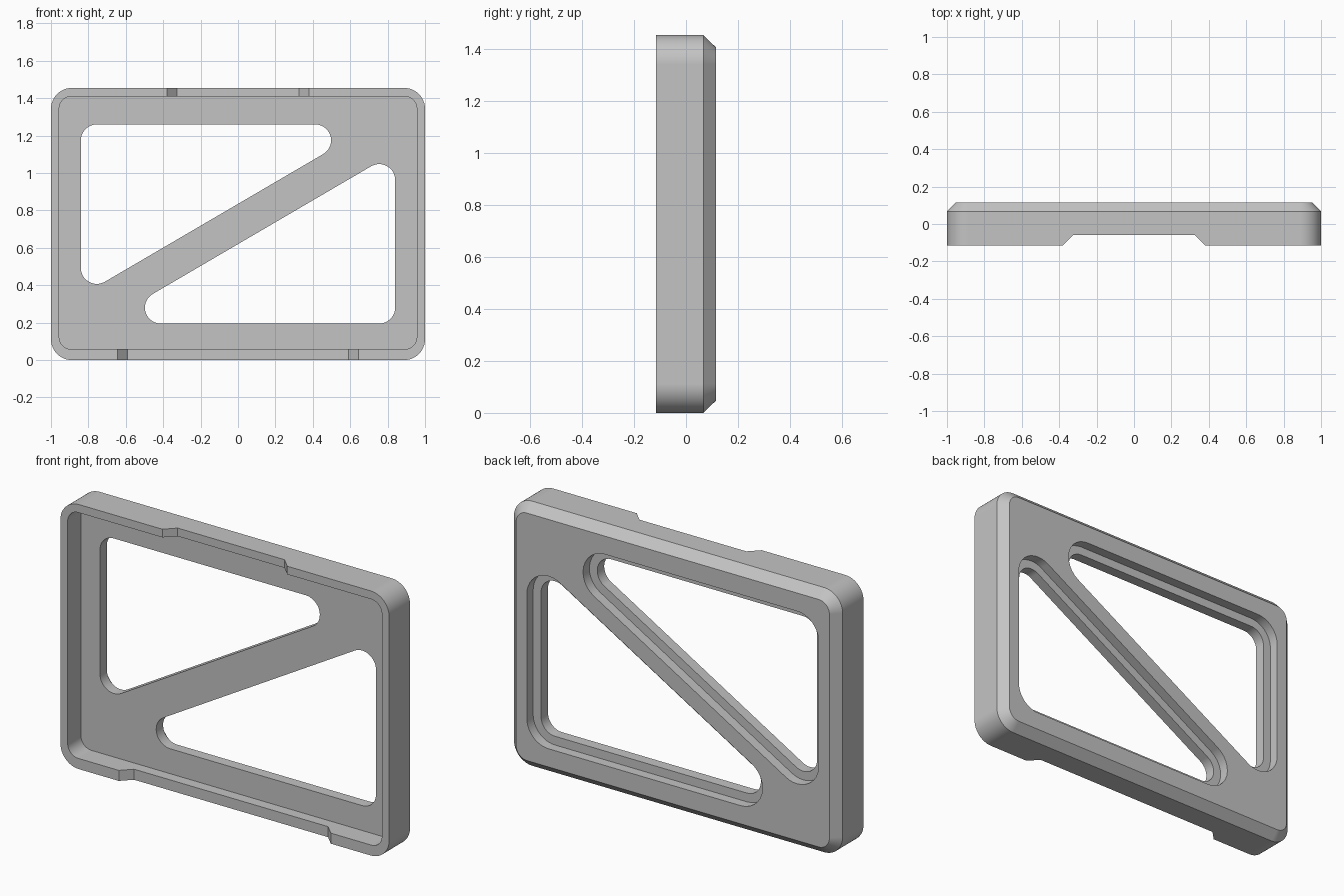
import bpy, bmesh, math

cube = bpy.data.objects.get("Cube")
if cube:
    bpy.data.objects.remove(cube, do_unlink=True)

HEIGHT = 1.455
FRONT, BACK = -0.115, 0.115
FLOOR, LEDGE, BEVEL = 0.0, 0.06, 0.067
STEPS = 12

grey = bpy.data.materials.new("plain grey")
grey.use_nodes = True
grey.diffuse_color = (0.55, 0.55, 0.55, 1)
grey.node_tree.nodes["Principled BSDF"].inputs["Base Color"].default_value = (0.55, 0.55, 0.55, 1)


def rounded(centres, r):
    """Outline wrapped around equal circles, listed anticlockwise in x, z."""
    pts = []
    n = len(centres)
    for i, (cx, cz) in enumerate(centres):
        px, pz = centres[i - 1]
        nx, nz = centres[(i + 1) % n]
        start = math.atan2(cz - pz, cx - px) - math.pi / 2
        end = math.atan2(nz - cz, nx - cx) - math.pi / 2
        sweep = (end - start) % (2 * math.pi)
        for k in range(STEPS + 1):
            a = start + sweep * k / STEPS
            pts.append((cx + r * math.cos(a), cz + r * math.sin(a)))
    return pts


def rounded_box(half, low, high, r):
    x = half - r
    return rounded([(-x, low + r), (x, low + r), (x, high - r), (-x, high - r)], r)


def loft(name, rings):
    """Skin a series of rings of 3D points and cap both ends."""
    bm = bmesh.new()
    loops = [[bm.verts.new(p) for p in ring] for ring in rings]
    for a, b in zip(loops, loops[1:]):
        for i in range(len(a)):
            j = (i + 1) % len(a)
            bm.faces.new((a[i], a[j], b[j], b[i]))
    bm.faces.new(loops[0])
    bm.faces.new(loops[-1])
    bmesh.ops.recalc_face_normals(bm, faces=bm.faces[:])
    mesh = bpy.data.meshes.new(name)
    bm.to_mesh(mesh)
    bm.free()
    mesh.materials.append(grey)
    obj = bpy.data.objects.new(name, mesh)
    bpy.context.collection.objects.link(obj)
    return obj


def at_depth(outline, y):
    return [(x, y, z) for x, z in outline]


# Tray: pocket floor, pocket rim, outer rim, side wall, chamfered back
pocket = rounded_box(0.956, 0.058, 1.41, 0.065)
outer = rounded_box(1.0, 0.0, HEIGHT, 0.112)
back = rounded_box(0.953, 0.047, HEIGHT - 0.047, 0.065)
frame = loft("frame", [at_depth(pocket, FLOOR), at_depth(pocket, FRONT),
                       at_depth(outer, FRONT), at_depth(outer, BEVEL),
                       at_depth(back, BACK)])

# Two stepped triangular windows, one the half turn of the other
corners = [(-0.755, 1.175), (-0.755, 0.492), (0.413, 1.175)]
turned = [(-x, HEIGHT - z) for x, z in corners]
cutters = []
for name, tri in (("upper_window", corners), ("lower_window", turned)):
    hole, rebate = rounded(tri, 0.085), rounded(tri, 0.133)
    cutters.append(loft(name, [at_depth(hole, -0.05), at_depth(hole, LEDGE),
                               at_depth(rebate, LEDGE), at_depth(rebate, 0.2)]))

# Sloped-end notches in the top and bottom rims
for name, half, low, high in (("top_notch", 0.38, HEIGHT - 0.07, HEIGHT + 0.05),
                              ("bottom_notch", 0.645, -0.05, 0.08)):
    w, n = half + 0.055, half - 0.055
    shape = [(-w, FRONT - 0.055), (w, FRONT - 0.055),
             (n, FRONT + 0.055), (-n, FRONT + 0.055)]
    cutters.append(loft(name, [[(x, y, z) for x, y in shape] for z in (low, high)]))

bpy.ops.object.select_all(action='DESELECT')
bpy.context.view_layer.objects.active = frame
frame.select_set(True)
for cutter in cutters:
    cutter.hide_render = True
    mod = frame.modifiers.new(cutter.name, 'BOOLEAN')
    mod.operation = 'DIFFERENCE'
    mod.solver = 'EXACT'
    mod.object = cutter
    bpy.ops.object.modifier_apply(modifier=mod.name)
for cutter in cutters:
    bpy.data.objects.remove(cutter, do_unlink=True)

# Smooth the rounded corners and keep the edges crisp
bpy.ops.object.shade_smooth_by_angle(angle=math.radians(25))
weighted = frame.modifiers.new("even_shading", 'WEIGHTED_NORMAL')
weighted.keep_sharp = True
